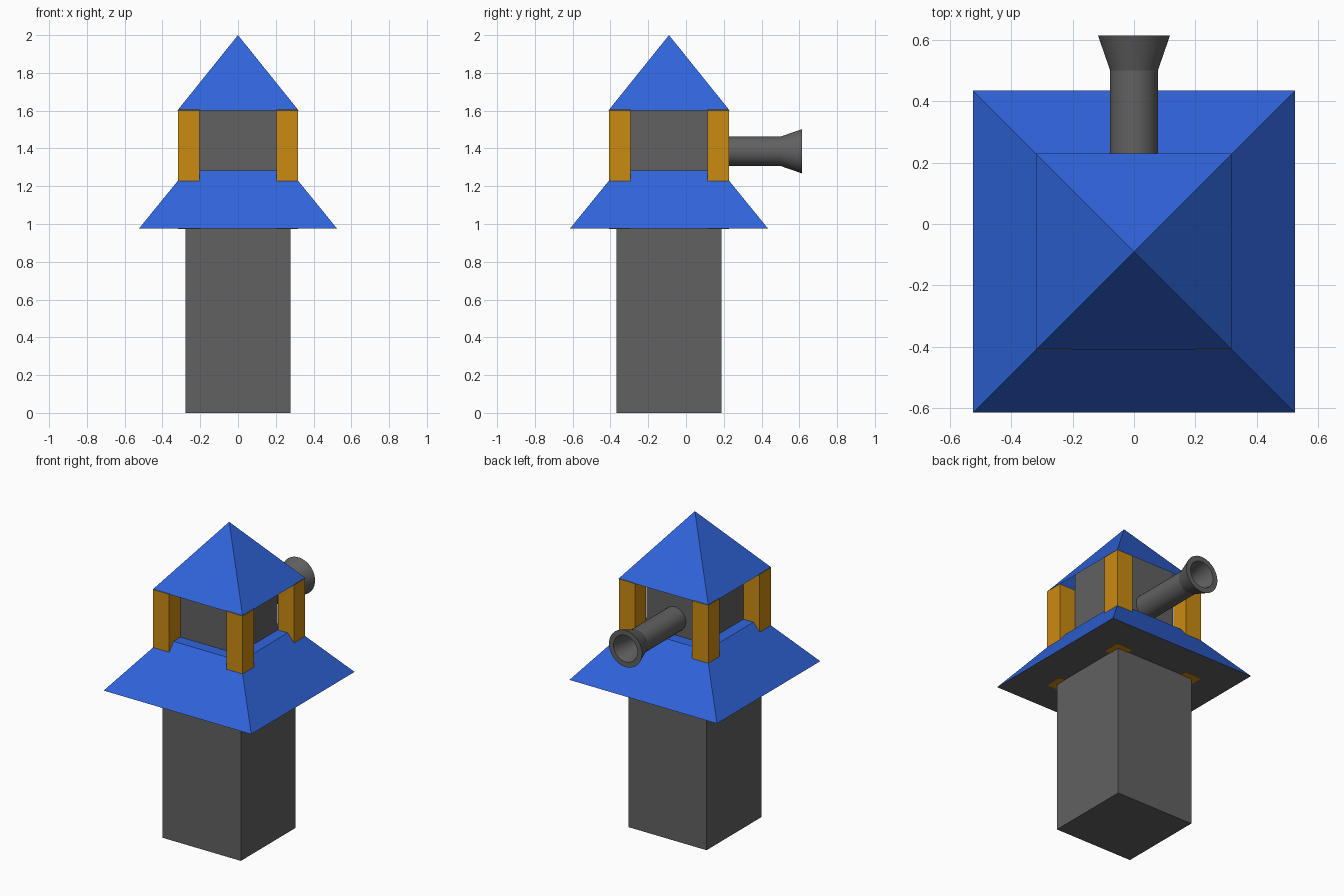
import bpy, bmesh
from math import pi, cos, sin

if "Cube" in bpy.data.objects:
    bpy.data.objects.remove(bpy.data.objects["Cube"])

CY = -0.09  # tower axis in y


def material(name, rgb):
    m = bpy.data.materials.new(name)
    m.diffuse_color = (*rgb, 1)
    m.use_nodes = True
    m.node_tree.nodes["Principled BSDF"].inputs["Base Color"].default_value = m.diffuse_color
    return m


BLUE = material("blue_roof", (0.03, 0.13, 0.72))
GOLD = material("gold_post", (0.60, 0.26, 0.006))
GREY = material("grey_stone", (0.12, 0.12, 0.12))


def make(name, bm, *mats):
    bmesh.ops.recalc_face_normals(bm, faces=bm.faces)
    me = bpy.data.meshes.new(name)
    bm.to_mesh(me)
    bm.free()
    for m in mats:
        me.materials.append(m)
    ob = bpy.data.objects.new(name, me)
    bpy.context.collection.objects.link(ob)
    return ob


def loft(name, rings, sides, mats, centre=(0, CY), bottom=True):
    """Stack square or round rings given as (half width or radius, z)."""
    bm = bmesh.new()
    loops = []
    for r, z in rings:
        k = r * (2 ** 0.5 if sides == 4 else 1)
        n = 1 if r == 0 else sides
        loops.append([bm.verts.new((centre[0] + k * cos(pi / sides + 2 * pi * i / sides),
                                    centre[1] + k * sin(pi / sides + 2 * pi * i / sides), z))
                      for i in range(n)])
    for a, b in zip(loops, loops[1:]):
        for i in range(sides):
            j = (i + 1) % sides
            if len(b) == 1:
                bm.faces.new((a[i], a[j], b[0]))
            else:
                bm.faces.new((a[i], a[j], b[j], b[i]))
    if len(loops[-1]) > 1:
        bm.faces.new(loops[-1])
    if bottom:
        f = bm.faces.new(loops[0][::-1])
        f.material_index = len(mats) - 1
    return make(name, bm, *mats)


# Stone tower and lookout core
loft("tower_base", [(0.278, 0), (0.278, 0.98)], 4, [GREY])
loft("lookout_core", [(0.203, 0.98), (0.203, 1.72)], 4, [GREY])

# Lower skirt roof with a grey underside, and open pointed top roof
loft("lower_roof", [(0.525, 0.975), (0.275, 1.282)], 4, [BLUE, GREY])
loft("top_roof", [(0.32, 1.602), (0, 2.0)], 4, [BLUE], bottom=False)

# Four corner posts
for sx, side in ((-1, "left"), (1, "right")):
    for sy, end in ((-1, "front"), (1, "back")):
        loft(f"{end}_{side}_post", [(0.0575, 0.973), (0.0575, 1.605)], 4, [GOLD],
             centre=(sx * 0.261, CY + sy * 0.261))

# Cannon with flared hollow muzzle, lofted upward then laid along +y
cannon = loft("cannon", [(0.078, 0.1), (0.078, 0.5), (0.118, 0.615),
                         (0.085, 0.615), (0.06, 0.5), (0.06, 0.3)], 32, [GREY], centre=(0, 0))
for v in cannon.data.vertices:
    x, y, z = v.co
    v.co = (x, z, 1.385 - y)
bpy.context.view_layer.objects.active = cannon
cannon.select_set(True)
bpy.ops.object.shade_smooth_by_angle(angle=0.3)
